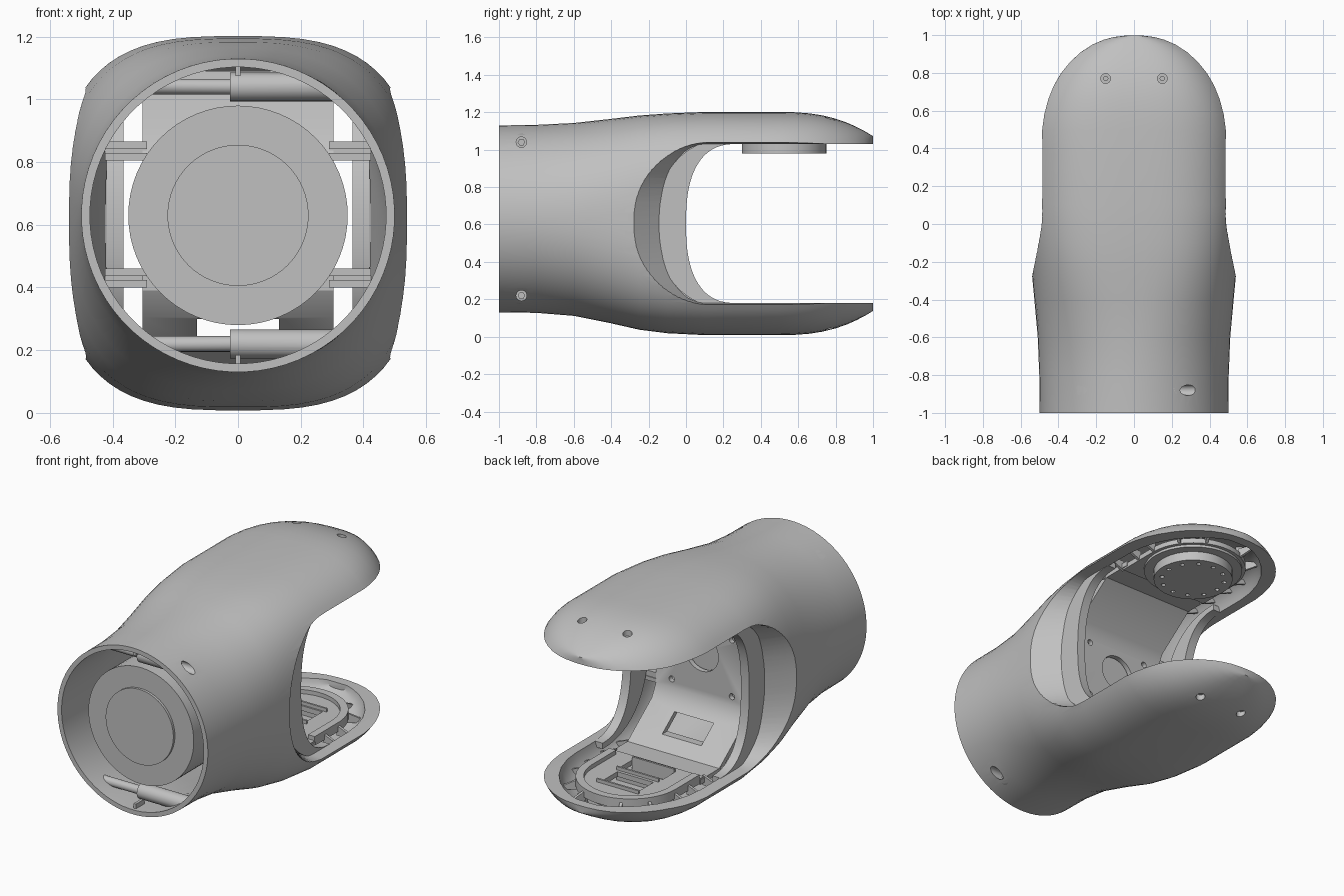
import bpy, bmesh, math
from mathutils import Vector

if "Cube" in bpy.data.objects:
    bpy.data.objects.remove(bpy.data.objects["Cube"], do_unlink=True)

grey = bpy.data.materials.new("plain grey")
grey.use_nodes = True
GREY = (0.53, 0.53, 0.53, 1)
grey.diffuse_color = GREY
grey.node_tree.nodes["Principled BSDF"].inputs["Base Color"].default_value = GREY

MID = 0.605      # height of the fork's centre plane
TUBE = 0.63      # height of the tube's axis
HEAD = 0.525     # y of the joint axis


def loft(name, rings):
    """Solid skinned through closed rings of equal length."""
    bm = bmesh.new()
    rows = [[bm.verts.new(p) for p in ring] for ring in rings]
    for a, b in zip(rows, rows[1:]):
        for i in range(len(a)):
            j = (i + 1) % len(a)
            bm.faces.new((a[i], a[j], b[j], b[i]))
    bm.faces.new(rows[0])
    bm.faces.new(rows[-1])
    bmesh.ops.recalc_face_normals(bm, faces=bm.faces)
    me = bpy.data.meshes.new(name)
    bm.to_mesh(me)
    bm.free()
    me.materials.append(grey)
    ob = bpy.data.objects.new(name, me)
    bpy.context.collection.objects.link(ob)
    return ob


def prism(name, outline, axis, lo, hi):
    """Extrude a 2D outline along x, y or z."""
    def place(p, d):
        q = list(p)
        q.insert("xyz".index(axis), d)
        return Vector(q)
    return loft(name, [[place(p, d) for p in outline] for d in (lo, hi)])


def rod(name, centre, r, axis, lo, hi, n=48):
    pts = [(centre[0] + r * math.cos(2 * math.pi * i / n),
            centre[1] + r * math.sin(2 * math.pi * i / n)) for i in range(n)]
    return prism(name, pts, axis, lo, hi)


def box(name, x, y, z):
    return prism(name, [(x[0], y[0]), (x[1], y[0]), (x[1], y[1]), (x[0], y[1])], "z", *z)


def combine(ob, others, op="DIFFERENCE", keep=False):
    for other in others:
        m = ob.modifiers.new("cut", "BOOLEAN")
        m.operation, m.object, m.solver = op, other, "EXACT"
    dg = bpy.context.evaluated_depsgraph_get()
    me = bpy.data.meshes.new_from_object(ob.evaluated_get(dg))
    ob.modifiers.clear()
    ob.data = me
    if not keep:
        for other in others:
            bpy.data.objects.remove(other, do_unlink=True)
    return ob


def power(v, e):
    return math.copysign(abs(v) ** e, v)


def section(y, w, zc, h, n, count=72):
    ts = [2 * math.pi * (i + 0.5) / count for i in range(count)]
    return [Vector((w * power(math.cos(t), 2 / n), y, zc + h * power(math.sin(t), 2 / n)))
            for t in ts]


def plan(y, w=0.48, start=0.45, end=1.0):
    return w * math.sqrt(max(0.0, 1 - (max(0, y - start) / (end - start)) ** 2))


def height(y):
    return 0.597 - 0.13 * (max(0, y - 0.5) / 0.5) ** 2.5


# Outer skin: round tube blending into a domed fork
outer = [section(*r) for r in (
    (-1, .5, .63, .5, 2), (-.8, .502, .63, .503, 2), (-.6, .51, .627, .516, 2.1),
    (-.4, .528, .618, .547, 2.4), (-.25, .542, .61, .573, 2.7),
    (-.1, .555, .606, .588, 2.9), (.1, .571, MID, .597, 3), (.4, .571, MID, .597, 3))]
for y in (.5, .58, .66, .73, .8, .86, .91, .95, .975, .99, .999):
    h = height(y)
    outer.append(section(y, plan(y) / (1 - (.445 / h) ** 3) ** (1 / 3), MID, h, 3))
shell = loft("shell", outer)
envelope = loft("envelope", outer)

# Hollow inside
inner = [section(*r) for r in (
    (-1.1, .472, .63, .472, 2), (-.7, .474, .63, .476, 2), (-.45, .47, .62, .5, 2.4),
    (-.25, .44, .61, .535, 3.5), (-.1, .415, MID, .55, 5), (.1, .43, MID, .556, 6))]
for y in (.45, .55, .65, .74, .82, .88, .92, .94):
    inner.append(section(y, plan(y, .43, .45, .95), MID, height(y) - .04, 6 - 3 * max(0, y - .45)))
cavity = loft("cavity", inner)


def c_curve(apex, start, half, n=2.3, count=40):
    """Open C in the yz plane, bulging towards -y."""
    ts = [math.pi / 2 + math.pi * i / count for i in range(count + 1)]
    return [(start + (start - apex) * power(math.cos(t), 2 / n),
             MID + half * power(math.sin(t), 2 / n)) for t in ts]


# Fork opening with flared side edges
rings = []
for x in (-.63, -.41, .41, .63):
    f = (abs(x) - .41) / .13
    c = c_curve(-.13 - .15 * f, .12 + .03 * f, .425 + .015 * f)
    c = [(1.5, c[0][1])] + c + [(1.5, c[-1][1])]
    rings.append([Vector((x, y, z)) for y, z in c])
slot = loft("slot", rings)
cuts = [cavity, slot]
cuts += [rod("tip_hole", (s * .15, .77), .026, "z", -.1, 1.3, 20) for s in (-1, 1)]
cuts += [rod("side_hole", (-.88, z), .03, "x", .1, .7, 20) for z in (.22, 1.04)]
combine(shell, cuts)

# Fork tip screws
for s in (-1, 1):
    for k, z in (("lower", (.07, .12)), ("upper", (1.09, 1.14))):
        screw = rod("tip_screw_" + k, (s * .15, .77), .03, "z", *z, 20)
        combine(screw, [rod("socket", (s * .15, .77), .012, "z", -.1, 1.3, 6)])

# Curved lips lining both sides of the opening
for s in (-1, 1):
    lip_line = c_curve(-.16, .27, .46, 2.3) + c_curve(0, .27, .425, 2.5)[::-1]
    prism("opening_lip", lip_line, "x", *sorted((s * .365, s * .42)))

# Web set back between the lips, sloping into the arm floors
half_line = [(.3, .15), (.12, .15), (-.11, .325), (-.15, .4)]
back_face = half_line + [(y, 2 * MID - z) for y, z in half_line[::-1]]
half_line = [(.3, .12), (.11, .12), (-.13, .305), (-.18, .39)]
front_face = half_line + [(y, 2 * MID - z) for y, z in half_line[::-1]]
web = prism("web", front_face + back_face[::-1], "x", -.305, .305)
web_cuts = [rod("bore", (0, .66), .11, "y", -.3, .1)]
web_cuts += [rod("bolt", (.2 * sx, .62 + .17 * sz), .018, "y", -.3, .1, 16)
             for sx in (-1, 1) for sz in (-1, 1)]
web_cuts.append(box("window", (-.13, .13), (-.2, .05), (.21, .3)))
combine(web, web_cuts)

# Brackets tying the web to the lips
for s in (-1, 1):
    for z in (.43, .835):
        for dz in (-.018, .018):
            box("web_bracket", sorted((s * .29, s * .425)), (-.22, -.15), (z + dz - .012, z + dz + .012))
        box("bracket_plate", sorted((s * .29, s * .425)), (-.17, -.155), (z - .03, z + .03))


def stadium(r, y0):
    arc = [math.pi * i / 32 for i in range(33)]
    return [(r, y0)] + [(r * math.cos(t), HEAD + r * math.sin(t)) for t in arc] + [(-r, y0)]


# Arm floors
lower_floor = prism("lower_floor", stadium(.3, .26), "z", .125, .155)
combine(lower_floor, [box("slot_a", (-.14, .14), (.31, .42), (0, .3)),
                      box("slot_b", (-.12, .12), (.48, .63), (0, .3))])
prism("upper_floor", stadium(.3, .26), "z", 1.05, 1.08)

# Raised lip round the lower floor
lip = prism("lower_lip", stadium(.3, .3), "z", .15, .18)
combine(lip, [prism("lip_inner", stadium(.255, .2), "z", .1, .3)])
prism("lower_back_panel", stadium(.24, .28), "z", .085, .095)
for y in (.3, .45, .64):
    box("slot_wall", (-.14, .14), (y, y + .012), (.095, .175))

# Upper joint pad with its bolt circle
pad = rod("joint_pad", (0, HEAD), .225, "z", .98, 1.06, 64)
bolts = [rod("bolt", (.18 * math.cos(a * math.pi / 6), HEAD + .18 * math.sin(a * math.pi / 6)),
             .013, "z", .9, 1.01, 12) for a in range(12)]
combine(pad, bolts)
rod("joint_flange", (0, HEAD), .28, "z", 1.035, 1.06, 64)

# Stiffening ribs between the floors and the rims
for side, z_in, z_out in (("lower", .16, .1), ("upper", 1.05, 1.11)):
    for s in (-1, 1):
        spots = [(Vector((s * .29, y, 0)), Vector((s, 0, 0)), .145) for y in (.1, .25, .4, .53)]
        for a in (35, 65):
            d = Vector((s * math.cos(math.radians(a)), math.sin(math.radians(a)), 0))
            spots.append((Vector((0, HEAD, 0)) + d * .29, d, .13))
        for base, d, reach in spots:
            t = d.cross(Vector((0, 0, 1))) * .008
            tri = [base + Vector((0, 0, z_in)), base + Vector((0, 0, z_out)),
                   base + d * reach + Vector((0, 0, z_out))]
            rib = loft(side + "_rib", [[p - t for p in tri], [p + t for p in tri]])
            combine(rib, [envelope], "INTERSECT", True)

# Motor in the tube
rod("motor_body", (0, TUBE), .35, "y", -.92, -.35, 64)
rod("motor_cap", (0, TUBE), .225, "y", -.935, -.9, 64)
rod("motor_neck", (0, TUBE), .28, "y", -.36, -.2, 64)

# Clamp bosses and screws across the tube mouth
for z in (.22, 1.04):
    boss = rod("clamp_boss", (-.88, z), .046, "x", -.025, .42, 32)
    combine(boss, [envelope], "INTERSECT", True)
    combine(boss, [rod("bore", (-.88, z), .028, "x", .2, .5, 20)])
    rod("clamp_screw", (-.88, z), .02, "x", .15, .23, 6)
    nut = rod("clamp_nut_post", (-.88, z), .025, "x", -.42, 0, 20)
    combine(nut, [envelope], "INTERSECT", True)
    up = 1 if z > MID else -1
    box("seam_tab", (-.008, .008), (-.98, -.9),
        sorted((TUBE + up * .445, TUBE + up * .48)))
bpy.data.objects.remove(envelope, do_unlink=True)

# Smooth curved faces, keep edges sharp
bpy.ops.object.select_all(action="DESELECT")
for ob in bpy.context.scene.objects:
    if ob.type == "MESH":
        ob.select_set(True)
        bpy.context.view_layer.objects.active = ob
bpy.ops.object.shade_smooth_by_angle(angle=math.radians(30))
